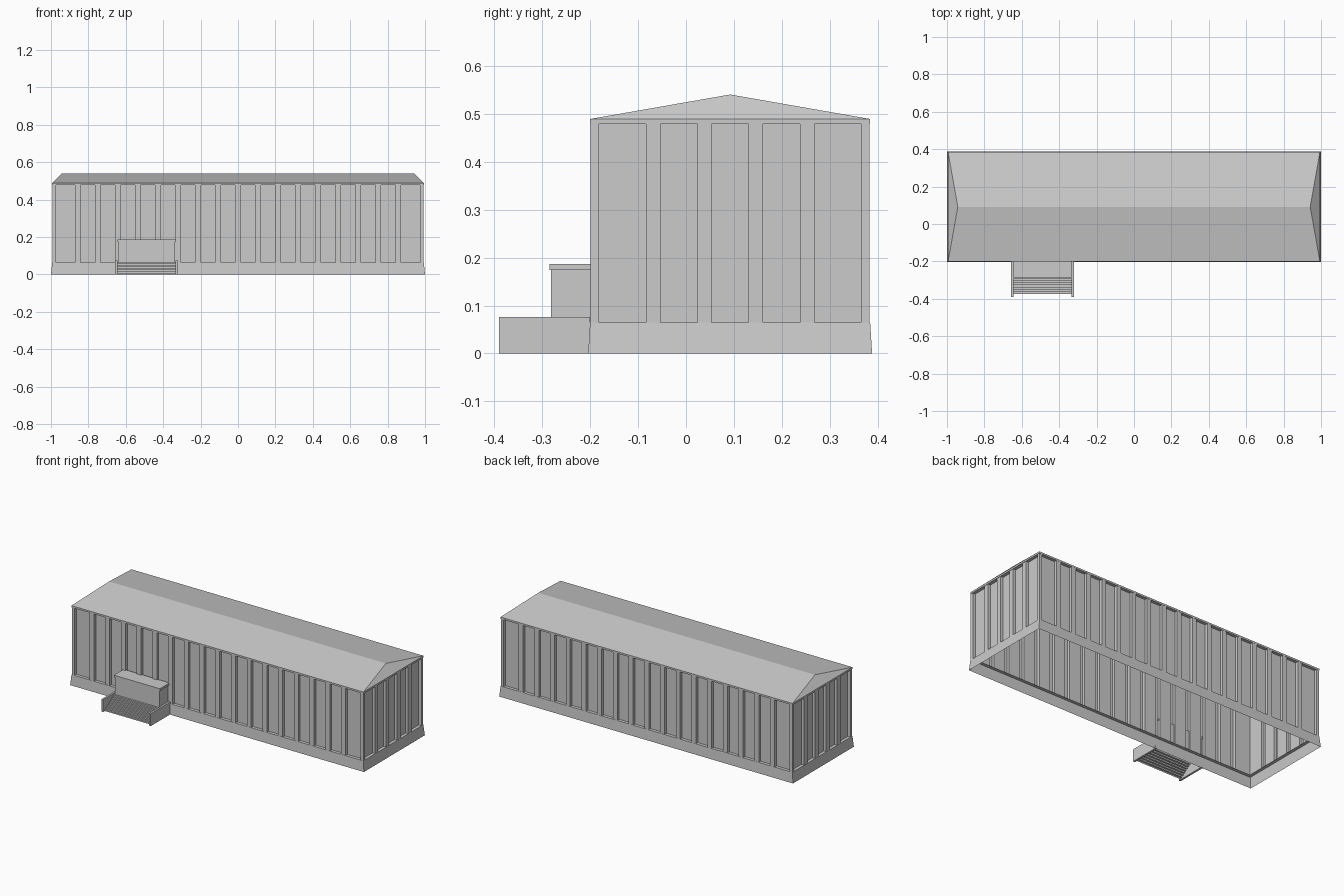
import bpy
import bmesh
from mathutils import Vector

cube = bpy.data.objects.get("Cube")
if cube:
    bpy.data.objects.remove(cube, do_unlink=True)

CENTRE_Y = 0.092      # middle of the hall, set back behind the steps
WALL_LOW, WALL_HIGH = 0.065, 0.478
HALF_X, HALF_Y = 0.992, 0.291
RELIEF = 0.018        # depth of the wall panels
PITCH = 0.107         # distance between posts

grey = bpy.data.materials.new("plain grey")
grey.use_nodes = True
grey.diffuse_color = (0.6, 0.6, 0.6, 1)
grey.node_tree.nodes["Principled BSDF"].inputs["Base Color"].default_value = (0.6, 0.6, 0.6, 1)


def finish(name, bm):
    mesh = bpy.data.meshes.new(name)
    bm.to_mesh(mesh)
    bm.free()
    mesh.materials.append(grey)
    obj = bpy.data.objects.new(name, mesh)
    bpy.context.collection.objects.link(obj)
    return obj


def bridge(bm, a, b, closed=True):
    """Quads between two equal rows of vertices."""
    n = len(a)
    for i in range(n if closed else n - 1):
        j = (i + 1) % n
        bm.faces.new((a[i], a[j], b[j], b[i]))


def rect_ring(bm, hx, hy, z):
    corners = ((-hx, -hy), (hx, -hy), (hx, hy), (-hx, hy))
    return [bm.verts.new((x, CENTRE_Y + y, z)) for x, y in corners]


def loft(bm, sections):
    rings = [rect_ring(bm, *s) for s in sections]
    for a, b in zip(rings, rings[1:]):
        bridge(bm, a, b)
    return rings


def box(name, x0, x1, y0, y1, z0, z1):
    bm = bmesh.new()
    bmesh.ops.create_cube(bm, size=1)
    for v in bm.verts:
        v.co = ((x0 + x1) / 2 + v.co.x * (x1 - x0),
                (y0 + y1) / 2 + v.co.y * (y1 - y0),
                (z0 + z1) / 2 + v.co.z * (z1 - z0))
    return finish(name, bm)


def wall_side(normal, half_len, half_depth, posts):
    """Plan line of one wall: corner posts, and posts between recessed panels."""
    steps = [(-half_len, 0), (-half_len + RELIEF, 0), (-half_len + RELIEF, RELIEF)]
    for i in range(posts):
        p = (i - (posts - 1) / 2) * PITCH
        steps += [(p - 0.015, RELIEF), (p - 0.015, 0), (p + 0.015, 0), (p + 0.015, RELIEF)]
    steps += [(half_len - RELIEF, RELIEF), (half_len - RELIEF, 0)]
    n = Vector(normal)
    along = Vector((-n.y, n.x))
    return [along * t + n * (half_depth - d) for t, d in steps]


# Flared base, open underneath, with a ledge below the walls
bm = bmesh.new()
loft(bm, [(1.0, 0.296, 0), (HALF_X + 0.001, HALF_Y + 0.001, WALL_LOW),
          (HALF_X - RELIEF, HALF_Y - RELIEF, WALL_LOW)])
finish("base", bm)

# Walls as one folded shell
plan = []
for normal, length, depth, posts in (((0, -1), HALF_X, HALF_Y, 17), ((1, 0), HALF_Y, HALF_X, 4),
                                     ((0, 1), HALF_X, HALF_Y, 17), ((-1, 0), HALF_Y, HALF_X, 4)):
    plan += wall_side(normal, length, depth, posts)
bm = bmesh.new()
bottom, top = [[bm.verts.new((p.x, CENTRE_Y + p.y, z)) for p in plan]
               for z in (WALL_LOW, WALL_HIGH)]
bridge(bm, bottom, top)
finish("panelled_walls", bm)

# Eave band and hipped roof
bm = bmesh.new()
eave = loft(bm, [(HALF_X - RELIEF, HALF_Y - RELIEF, WALL_HIGH),
                 (HALF_X + 0.002, HALF_Y + 0.001, WALL_HIGH),
                 (HALF_X + 0.002, HALF_Y + 0.001, 0.489)])[-1]
left, right = [bm.verts.new((x, CENTRE_Y, 0.54)) for x in (-0.942, 0.942)]
bm.faces.new((eave[0], eave[1], right, left))
bm.faces.new((eave[1], eave[2], right))
bm.faces.new((eave[2], eave[3], left, right))
bm.faces.new((eave[3], eave[0], left))
finish("roof", bm)

# Entrance block with its cap
box("entrance_block", -0.64, -0.337, -0.281, -0.19, 0.068, 0.174)
box("entrance_cap", -0.645, -0.332, -0.285, -0.19, 0.174, 0.187)

# Side walls of the steps
box("step_wall_right", -0.657, -0.645, -0.39, -0.2, 0, 0.076)
box("step_wall_left", -0.333, -0.321, -0.39, -0.2, 0, 0.076)

# Flight of steps, open underneath, ending in a landing
COUNT, FRONT, BACK, RISE = 8, -0.373, -0.281, 0.068
profile = []
for i in range(COUNT):
    y = FRONT + (BACK - FRONT) * i / COUNT
    profile += [(y, RISE * i / COUNT), (y, RISE * (i + 1) / COUNT)]
profile.append((-0.2, RISE))
bm = bmesh.new()
row_a, row_b = [[bm.verts.new((x, y, z)) for y, z in profile] for x in (-0.645, -0.333)]
bridge(bm, row_b, row_a, closed=False)
bmesh.ops.recalc_face_normals(bm, faces=bm.faces)
if sum(f.normal.z for f in bm.faces) < 0:
    bmesh.ops.reverse_faces(bm, faces=bm.faces)
finish("steps", bm)
